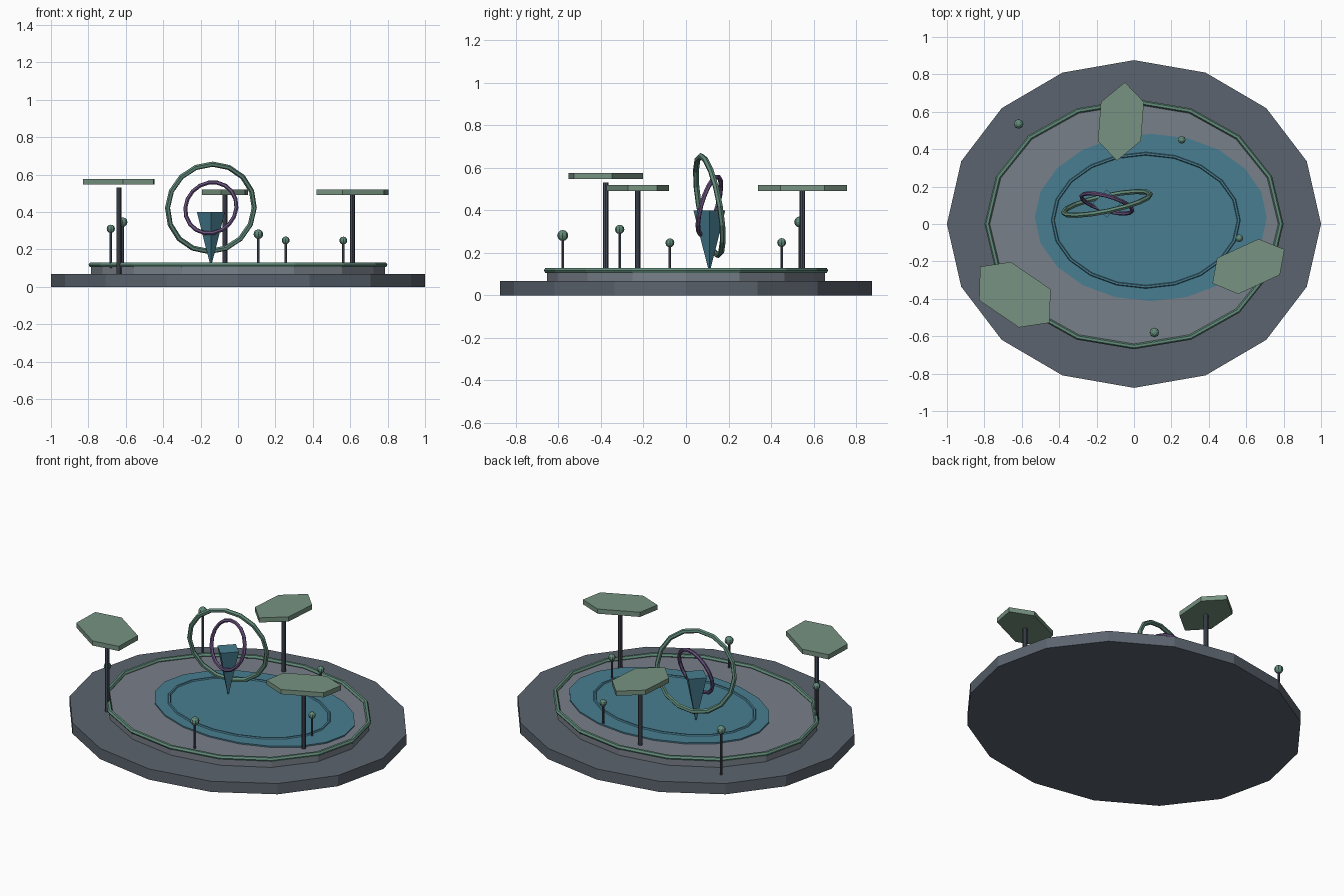
import bpy, bmesh
from math import cos, sin, pi, radians
from mathutils import Matrix, Vector

if "Cube" in bpy.data.objects:
    bpy.data.objects.remove(bpy.data.objects["Cube"])


def material(name, rgb):
    m = bpy.data.materials.new(name)
    m.diffuse_color = (*[(c / 255) ** 2.2 for c in rgb], 1)
    m.use_nodes = True
    m.node_tree.nodes["Principled BSDF"].inputs["Base Color"].default_value = m.diffuse_color
    return m


STONE = material("dark_stone", (92, 100, 110))
PAVING = material("paving", (120, 127, 136))
WATER = material("water", (74, 125, 144))
GREEN = material("patina_green", (98, 138, 122))
LEAF = material("canopy_green", (118, 145, 128))
POST = material("post_grey", (72, 78, 90))
PURPLE = material("purple", (106, 84, 128))


def finish(bm, name, mat):
    bmesh.ops.recalc_face_normals(bm, faces=bm.faces)
    me = bpy.data.meshes.new(name)
    bm.to_mesh(me)
    bm.free()
    me.materials.append(mat)
    ob = bpy.data.objects.new(name, me)
    bpy.context.collection.objects.link(ob)
    return ob


def ellipse(rx, ry, n):
    return [(rx * cos(2 * pi * i / n), ry * sin(2 * pi * i / n)) for i in range(n)]


def slab(name, outline, x, y, z0, z1, mat, taper=1.0):
    """Extruded outline; taper scales the bottom end."""
    bm = bmesh.new()
    lo = [bm.verts.new((x + a * taper, y + b * taper, z0)) for a, b in outline]
    hi = [bm.verts.new((x + a, y + b, z1)) for a, b in outline]
    bm.faces.new(lo)
    bm.faces.new(hi)
    n = len(outline)
    for i in range(n):
        j = (i + 1) % n
        bm.faces.new((lo[i], lo[j], hi[j], hi[i]))
    return finish(bm, name, mat)


def ring(name, rx, ry, tube, n, m, loc, mat, tilt=0, turn=0):
    """Faceted elliptical ring, tilted about x and then turned about z."""
    bm = bmesh.new()
    rows = []
    for k in range(m):
        a = 2 * pi * k / m
        d, h = tube * cos(a), tube * sin(a)
        rows.append([bm.verts.new((p, q, h)) for p, q in ellipse(rx + d, ry + d, n)])
    for k in range(m):
        r, s = rows[k], rows[(k + 1) % m]
        for i in range(n):
            j = (i + 1) % n
            bm.faces.new((r[i], r[j], s[j], s[i]))
    bm.transform(Matrix.Translation(loc) @ Matrix.Rotation(radians(turn), 4, 'Z')
                 @ Matrix.Rotation(radians(tilt), 4, 'X'))
    return finish(bm, name, mat)


# Plaza tiers, pool and edging
slab("base", ellipse(1.0, 0.876, 16), 0, 0, 0, 0.067, STONE)
slab("terrace", ellipse(0.785, 0.655, 16), 0, 0, 0.05, 0.112, PAVING)
ring("terrace_rim", 0.785, 0.655, 0.014, 16, 6, (0, 0, 0.117), GREEN)
slab("pool", ellipse(0.62, 0.447, 20), 0.09, 0.035, 0.09, 0.12, WATER)
ring("pool_ring", 0.497, 0.356, 0.01, 20, 6, (0.063, 0.02, 0.118), WATER)

# Central sculpture: inverted spike inside two tilted rings
slab("crystal", ellipse(0.075, 0.075, 4), -0.145, 0.11, 0.12, 0.40, WATER, taper=0.06)
ring("outer_hoop", 0.237, 0.237, 0.014, 16, 6, (-0.145, 0.11, 0.422), GREEN, 100, 12)
ring("inner_hoop", 0.142, 0.142, 0.011, 18, 6, (-0.145, 0.11, 0.422), PURPLE, 74, -16)

# Canopies: position, post bottom and top, canopy base, half of the symmetric outline
canopies = [
    ("left", -0.637, -0.378, 0.06, 0.53, 0.547,
     [(0.197, 0.03), (-0.022, 0.177), (-0.188, 0.15)]),
    ("right", 0.612, -0.227, 0.09, 0.495, 0.49,
     [(0.168, -0.045), (0.193, 0.091), (0.0535, 0.147)]),
    ("back", -0.07, 0.548, 0.09, 0.495, 0.49,
     [(0.107, -0.104), (0.123, 0.104), (0.0215, 0.21)]),
]
for side, x, y, z0, z1, zc, half in canopies:
    if side == "left":
        half = [(0.191, 0.03), (-0.022, 0.175), (-0.186, 0.15)]
    outline = half + [(-a, -b) for a, b in half]
    slab(side + "_canopy", outline, x, y, zc, zc + 0.029, LEAF)
    slab(side + "_post", ellipse(0.013, 0.013, 8), x, y, z0, z1, POST)

# Globe lamps: x, y, base height, globe height, globe radius
lamps = [
    (-0.68, -0.312, 0.10, 0.31, 0.022),
    (-0.617, 0.535, 0.06, 0.345, 0.026),
    (0.109, -0.58, 0.10, 0.281, 0.026),
    (0.255, 0.45, 0.10, 0.248, 0.021),
    (0.563, -0.076, 0.10, 0.247, 0.021),
]
for i, (x, y, z0, z, r) in enumerate(lamps, 1):
    slab(f"lamp_stem_{i}", ellipse(0.007, 0.007, 6), x, y, z0, z, POST)
    bm = bmesh.new()
    bmesh.ops.create_uvsphere(bm, u_segments=8, v_segments=6, radius=r)
    bmesh.ops.translate(bm, verts=bm.verts, vec=Vector((x, y, z)))
    finish(bm, f"lamp_globe_{i}", GREEN)
